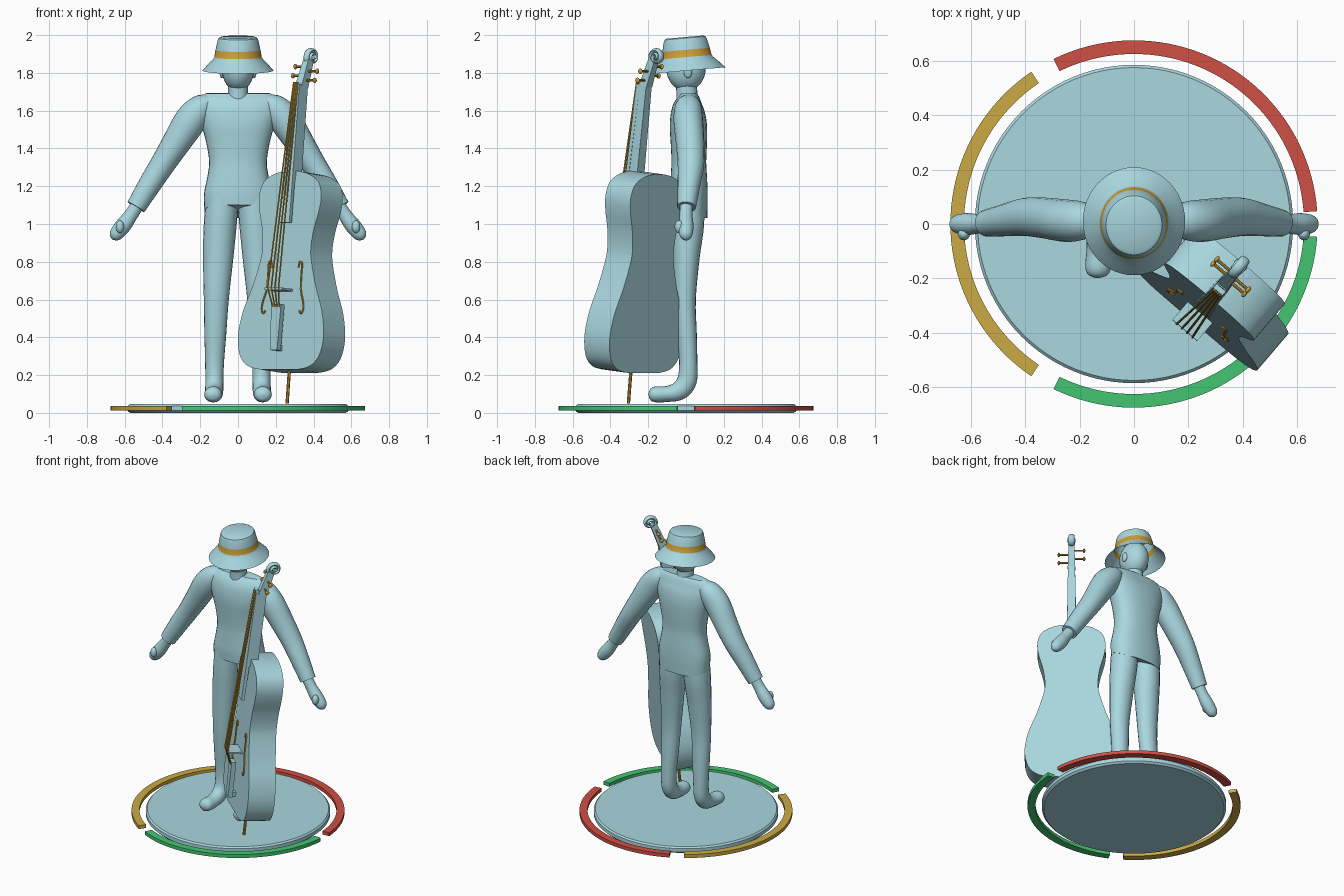
import bpy, bmesh, math
from mathutils import Vector, Matrix

if "Cube" in bpy.data.objects:
    bpy.data.objects.remove(bpy.data.objects["Cube"])

def material(name, rgb):
    m = bpy.data.materials.new(name)
    m.diffuse_color = (*rgb, 1)
    m.use_nodes = True
    m.node_tree.nodes["Principled BSDF"].inputs["Base Color"].default_value = m.diffuse_color
    return m

BLUE = material("pale blue", (0.40, 0.68, 0.74))
GOLD = material("gold", (0.60, 0.34, 0.035))
YELLOW = material("ochre", (0.60, 0.40, 0.06))
RED = material("red", (0.62, 0.08, 0.06))
GREEN = material("green", (0.06, 0.56, 0.17))

def finish(name, bm, mats, matrix=None, angle=40):
    bmesh.ops.recalc_face_normals(bm, faces=bm.faces)
    if matrix:
        bm.transform(matrix)
    me = bpy.data.meshes.new(name)
    bm.to_mesh(me)
    bm.free()
    ob = bpy.data.objects.new(name, me)
    bpy.context.collection.objects.link(ob)
    for m in mats if isinstance(mats, list) else [mats]:
        me.materials.append(m)
    bpy.ops.object.select_all(action='DESELECT')
    ob.select_set(True)
    bpy.context.view_layer.objects.active = ob
    bpy.ops.object.shade_smooth_by_angle(angle=math.radians(angle))
    return ob

def smooth(pts, k):
    """Catmull-Rom through tuples of any length."""
    if k < 2:
        return [tuple(p) for p in pts]
    out = []
    for i in range(len(pts) - 1):
        a, b, c, d = (pts[max(0, min(len(pts) - 1, i + j))] for j in (-1, 0, 1, 2))
        for s in range(k):
            t = s / k
            out.append(tuple(0.5 * (2 * q + (r - p) * t + (2 * p - 5 * q + 4 * r - w) * t * t
                             + (3 * q - p - 3 * r + w) * t ** 3) for p, q, r, w in zip(a, b, c, d)))
    return out + [tuple(pts[-1])]

def tube(name, pts, mat, side=(1, 0, 0), n=20, k=4, power=1.0, matrix=None, shape=None):
    """Loft of elliptical rings; each point is x, y, z, radius along side, other radius."""
    pts = smooth(pts, k)
    bm = bmesh.new()
    rings = []
    for i, p in enumerate(pts):
        t = (Vector(pts[min(i + 1, len(pts) - 1)][:3]) - Vector(pts[max(i - 1, 0)][:3])).normalized()
        s = Vector(side)
        s = (s - t * s.dot(t)).normalized()
        o = t.cross(s)
        ring = []
        for j in range(n):
            a = 2 * math.pi * j / n
            c, q = (math.copysign(abs(f) ** power, f) for f in (math.cos(a), math.sin(a)))
            ring.append(bm.verts.new(Vector(p[:3]) + s * c * p[3] + o * q * p[4]))
        rings.append(ring)
    for r0, r1 in zip(rings, rings[1:]):
        for j in range(n):
            bm.faces.new((r0[j], r0[(j + 1) % n], r1[(j + 1) % n], r1[j]))
    bm.faces.new(rings[0])
    bm.faces.new(rings[-1])
    if shape:
        for v in bm.verts:
            shape(v)
    return finish(name, bm, mat, matrix)

def rod(name, a, b, r, mat, matrix=None, n=8):
    return tube(name, [(*a, r, r), (*b, r, r)], mat, side=(0.31, 0.9, 0.2), n=n, k=1, matrix=matrix)

def ball(name, loc, scale, mat, matrix=None):
    bm = bmesh.new()
    bmesh.ops.create_uvsphere(bm, u_segments=24, v_segments=16, radius=1)
    bm.transform(Matrix.Translation(loc) @ Matrix.Diagonal((*scale, 1)))
    return finish(name, bm, mat, matrix)

def prism(name, poly, lo, hi, mat, matrix=None):
    """Flat x-z outline, thickened in y."""
    bm = bmesh.new()
    f = bm.faces.new([bm.verts.new((x, lo, z)) for x, z in poly])
    g = bmesh.ops.extrude_face_region(bm, geom=[f])
    bmesh.ops.translate(bm, vec=(0, hi - lo, 0), verts=[v for v in g['geom'] if isinstance(v, bmesh.types.BMVert)])
    return finish(name, bm, mat, matrix, 35)

def slab(name, a, b, w, d, mat, matrix):
    """Square bar from a to b: w across, d deep; each a (start, end) pair."""
    h = math.sqrt(2) / 2
    bm = bmesh.new()
    ends = [[bm.verts.new((p[0] + sx * ww / 2, p[1] + sy * dd / 2, p[2]))
             for sx, sy in ((-1, -1), (1, -1), (1, 1), (-1, 1))] for p, ww, dd in zip((a, b), w, d)]
    for j in range(4):
        bm.faces.new((ends[0][j], ends[0][j - 3], ends[1][j - 3], ends[1][j]))
    for e in ends:
        bm.faces.new(e)
    return finish(name, bm, mat, matrix, 30)

# Round base and three coloured arcs
tube("base_disc", [(0, 0, 0, .572, .572), (0, 0, .012, .585, .585), (0, 0, .036, .585, .585),
                   (0, 0, .046, .575, .575)], BLUE, n=96, k=1)
for nm, mat, start in (("red_arc", RED, 4), ("yellow_arc", YELLOW, 124), ("green_arc", GREEN, 244)):
    bm = bmesh.new()
    rows = []
    for i in range(41):
        a = math.radians(start + 112 * i / 40)
        rows.append([bm.verts.new((r * math.cos(a), r * math.sin(a), z))
                     for r, z in ((.625, .013), (.675, .013), (.675, .037), (.625, .037))])
    for p, q in zip(rows, rows[1:]):
        for j in range(4):
            bm.faces.new((p[j], p[j - 3], q[j - 3], q[j]))
    bm.faces.new(rows[0])
    bm.faces.new(rows[-1])
    finish(nm, bm, mat)

# Head, neck and tilted hat with a gold band
ball("head", (0, 0, 1.822), (.086, .104, .118), BLUE)
tube("neck", [(0, .01, 1.62, .062, .062), (0, .005, 1.69, .054, .056), (0, 0, 1.77, .052, .055)], BLUE)
bm = bmesh.new()
profile = [(.001, .108), (.092, .108), (.103, .102), (.108, .09), (.119, .04), (.125, .002),
           (.131, -.008), (.16, -.038), (.188, -.07)]
rows = [[bm.verts.new((r * math.cos(a), 1.06 * r * math.sin(a), z))
         for a in (2 * math.pi * i / 48 for i in range(48))] for r, z in profile]
for k, (p, q) in enumerate(zip(rows, rows[1:])):
    for j in range(48):
        bm.faces.new((p[j], p[j - 47], q[j - 47], q[j])).material_index = int(k == 4)
bm.faces.new(rows[0])
finish("hat", bm, [BLUE, GOLD], Matrix.Translation((0, .004, 1.882)) @ Matrix.Rotation(math.radians(5), 4, 'X'), 30)

# Jacket, with its hem lower at the back
def hem(v):
    if v.co.z < 1.2:
        v.co.z -= (1.2 - v.co.z) / .13 * .045 * max(-.6, min(1, v.co.y / .1))
tube("jacket", [(0, .015, 1.075, .178, .098), (0, .015, 1.16, .18, .1), (0, .015, 1.25, .162, .096),
                (0, .015, 1.33, .153, .092), (0, .015, 1.43, .168, .096), (0, .012, 1.53, .195, .098),
                (0, .01, 1.61, .215, .085), (0, .015, 1.665, .21, .06), (0, .015, 1.692, .17, .04)],
     BLUE, n=32, power=.85, shape=hem)

for s, tag in ((-1, "left"), (1, "right")):
    ball(tag + "_ear", (s * .086, .01, 1.805), (.012, .022, .032), BLUE)
    # Sleeve, hand and thumb
    tube(tag + "_sleeve", [(s * .14, .012, 1.655, .045, .035), (s * .19, .012, 1.62, .07, .07),
                           (s * .25, .012, 1.55, .078, .085), (s * .33, .022, 1.425, .075, .075),
                           (s * .40, .026, 1.315, .07, .066), (s * .47, .015, 1.205, .06, .06),
                           (s * .54, .003, 1.09, .05, .052)], BLUE, side=(0, 1, 0))
    tube(tag + "_hand", [(s * .52, .003, 1.12, .036, .036), (s * .565, 0, 1.05, .034, .036),
                         (s * .605, 0, .995, .04, .042), (s * .642, 0, .95, .036, .038),
                         (s * .658, 0, .928, .025, .025), (s * .665, 0, .918, .004, .004)], BLUE, side=(0, 1, 0))
    ball(tag + "_thumb", (s * .625, -.036, .985), (.022, .024, .034), BLUE)
    # Trouser leg and foot in one sweep
    tube(tag + "_leg", [(s * .08, .01, 1.16, .085, .085), (s * .094, .01, 1.0, .087, .086),
                        (s * .105, .002, .82, .08, .07), (s * .115, -.004, .6, .066, .056),
                        (s * .12, .005, .42, .058, .052), (s * .124, .012, .27, .05, .048),
                        (s * .125, .005, .17, .048, .052), (s * .126, -.035, .118, .048, .05),
                        (s * .128, -.1, .1, .047, .042), (s * .132, -.16, .098, .047, .042),
                        (s * .133, -.188, .098, .034, .03), (s * .133, -.199, .098, .004, .004)], BLUE)

# Double bass frame: turned towards the player and leaning back
M = (Matrix.Translation((.26, -.305, .05)) @ Matrix.Rotation(math.radians(-40.5), 4, 'Z')
     @ Matrix.Rotation(math.radians(-5.9), 4, 'X'))

# Waisted body
half = smooth([(.13, .172), (.215, .19), (.275, .245), (.298, .35), (.275, .48), (.222, .61), (.18, .74),
               (.168, .82), (.18, .92), (.208, 1.02), (.216, 1.1), (.19, 1.17), (.12, 1.212), (.04, 1.228)], 4)
prism("bass_body", half + [(-x, z) for x, z in reversed(half)], -.088, .088, BLUE, M)

# Neck, fingerboard, peg box and heel
slab("bass_neck", (0, -.075, 1.18), (0, -.055, 1.70), (.06, .045), (.07, .05), BLUE, M)
slab("fingerboard", (0, -.115, .95), (0, -.088, 1.69), (.075, .045), (.02, .024), BLUE, M)
slab("peg_box", (0, -.055, 1.68), (0, -.012, 1.83), (.048, .036), (.055, .045), BLUE, M)

# Scroll spiral
spiral = [(0, -.02, 1.80, .018, .016)]
for i in range(34):
    a = -2.3 - i * .36
    r = .042 * (1 - i / 40)
    spiral.append((0, .008 + r * math.cos(a), 1.845 + r * math.sin(a), .017 + .0003 * i, .013 - .0002 * i))
tube("scroll", spiral, BLUE, n=10, k=1, matrix=M)

# Tuning pegs
for i, z in enumerate((1.715, 1.74, 1.765, 1.79)):
    s = -1 if i % 2 else 1
    y = -.045 + .3 * (z - 1.715)
    rod("peg", (0, y, z), (s * .08, y, z), .006, GOLD, M)
    ball("peg_knob", (s * .08, y, z), (.008, .014, .014), GOLD, M)

# Bridge plate, tailpiece and end pin
slab("bridge", (0, -.13, .587), (0, -.13, .599), (.12, .12), (.09, .09), BLUE, M)
slab("tailpiece", (0, -.125, .27), (0, -.128, .515), (.05, .068), (.03, .03), BLUE, M)
slab("tailpiece_foot", (0, -.105, .27), (0, -.105, .30), (.03, .03), (.05, .05), BLUE, M)
rod("end_pin", (0, 0, 0), (0, 0, .2), .009, GOLD, M)

# Strings, each in two runs over the bridge
for i in range(4):
    u = i / 1.5 - 1
    rod("string", (u * .014, -.105, 1.70), (u * .038, -.177, .598), .0045, GOLD, M, 6)
    rod("string_end", (u * .038, -.177, .598), (u * .022, -.143, .50), .0045, GOLD, M, 6)

# Sound holes as thin S curves
for s in (-1, 1):
    tube("sound_hole", [(s * x, -.089, z, .007, .005) for x, z in
                        ((.092, .715), (.100, .745), (.116, .735), (.116, .69), (.118, .60), (.138, .54),
                         (.145, .495), (.132, .47), (.118, .485))], GOLD, n=6, k=3, matrix=M, side=(.2, 1, 0))
